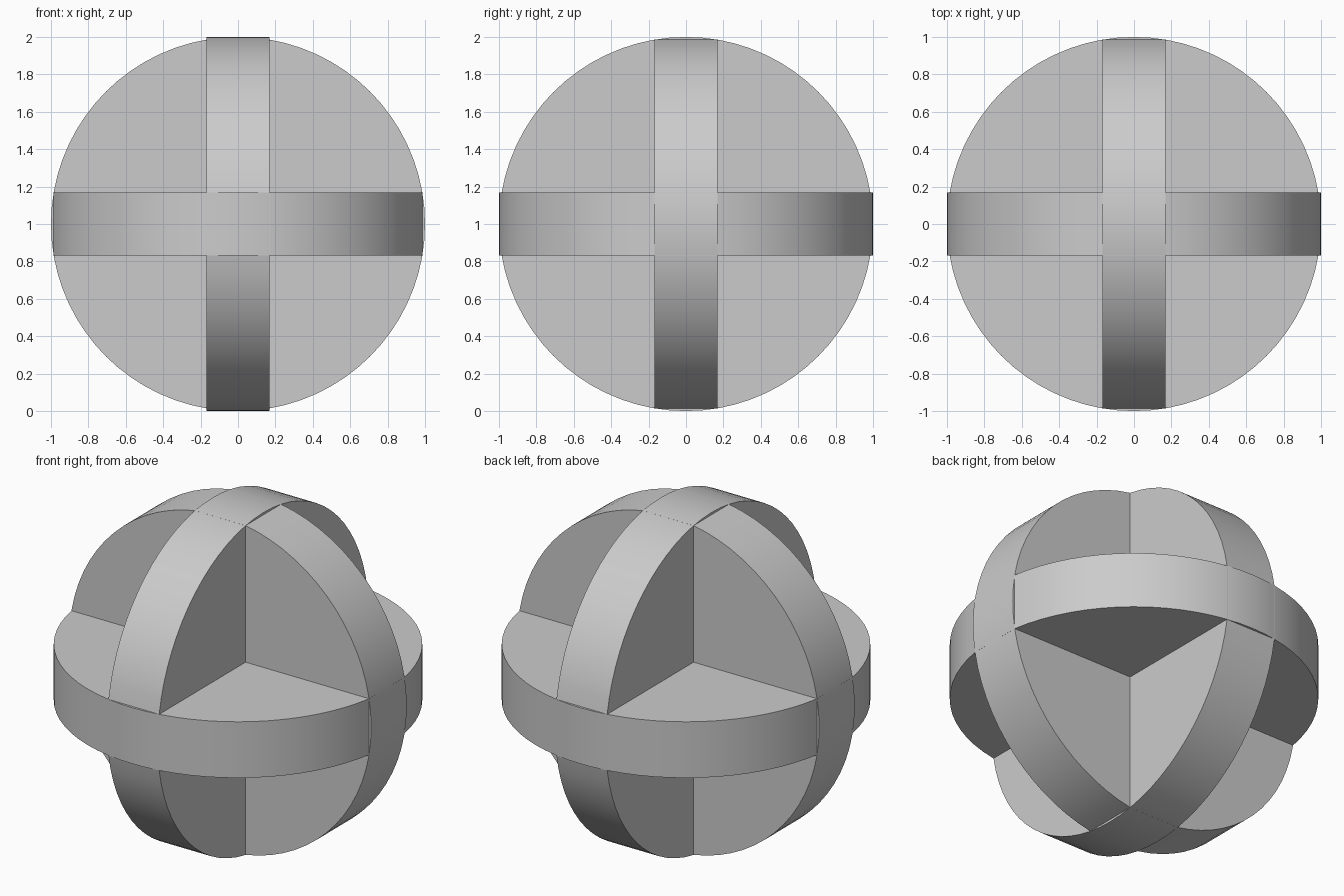
import bpy
import bmesh
from math import asin, cos, sin, pi, sqrt
from mathutils import Vector

cube = bpy.data.objects.get("Cube")
if cube:
    bpy.data.objects.remove(cube, do_unlink=True)

RADIUS = 1.0
HALF = 0.168        # half the thickness of each disc
STEPS = 32          # segments in each of the two rim arcs

grey = bpy.data.materials.new("plain grey")
grey.use_nodes = True
colour = (0.6, 0.6, 0.6, 1)
grey.diffuse_color = colour
grey.node_tree.nodes["Principled BSDF"].inputs["Base Color"].default_value = colour


def rim_profile():
    """Circle with its two u ends cut flat where it meets the next disc."""
    gap = asin(HALF / RADIUS)
    points = []
    for start in (gap, pi + gap):
        for i in range(STEPS + 1):
            a = start + (pi - 2 * gap) * i / STEPS
            points.append((RADIUS * cos(a), RADIUS * sin(a)))
    return points


def make_disc(name, shift):
    """Extrude the profile, cycling the axes by shift."""
    def place(u, v, w):
        c = (u, v, w)
        return Vector([c[(k + shift) % 3] for k in range(3)])

    bm = bmesh.new()
    base = bm.faces.new([bm.verts.new(place(u, v, -HALF)) for u, v in rim_profile()])
    result = bmesh.ops.extrude_face_region(bm, geom=[base], use_keep_orig=True)
    top = [g for g in result["geom"] if isinstance(g, bmesh.types.BMVert)]
    bmesh.ops.translate(bm, verts=top, vec=place(0, 0, 2 * HALF))
    bmesh.ops.recalc_face_normals(bm, faces=bm.faces)

    mesh = bpy.data.meshes.new(name)
    bm.to_mesh(mesh)
    bm.free()
    mesh.materials.append(grey)
    disc = bpy.data.objects.new(name, mesh)
    disc.location.z = RADIUS
    bpy.context.collection.objects.link(disc)

    # Smooth rim, crisp borders
    bpy.ops.object.select_all(action="DESELECT")
    disc.select_set(True)
    bpy.context.view_layer.objects.active = disc
    bpy.ops.object.shade_smooth_by_angle(angle=pi / 20)


# Three interlocking discs, one across each axis
make_disc("level_disc", 0)
make_disc("front_facing_disc", 1)
make_disc("side_facing_disc", 2)
